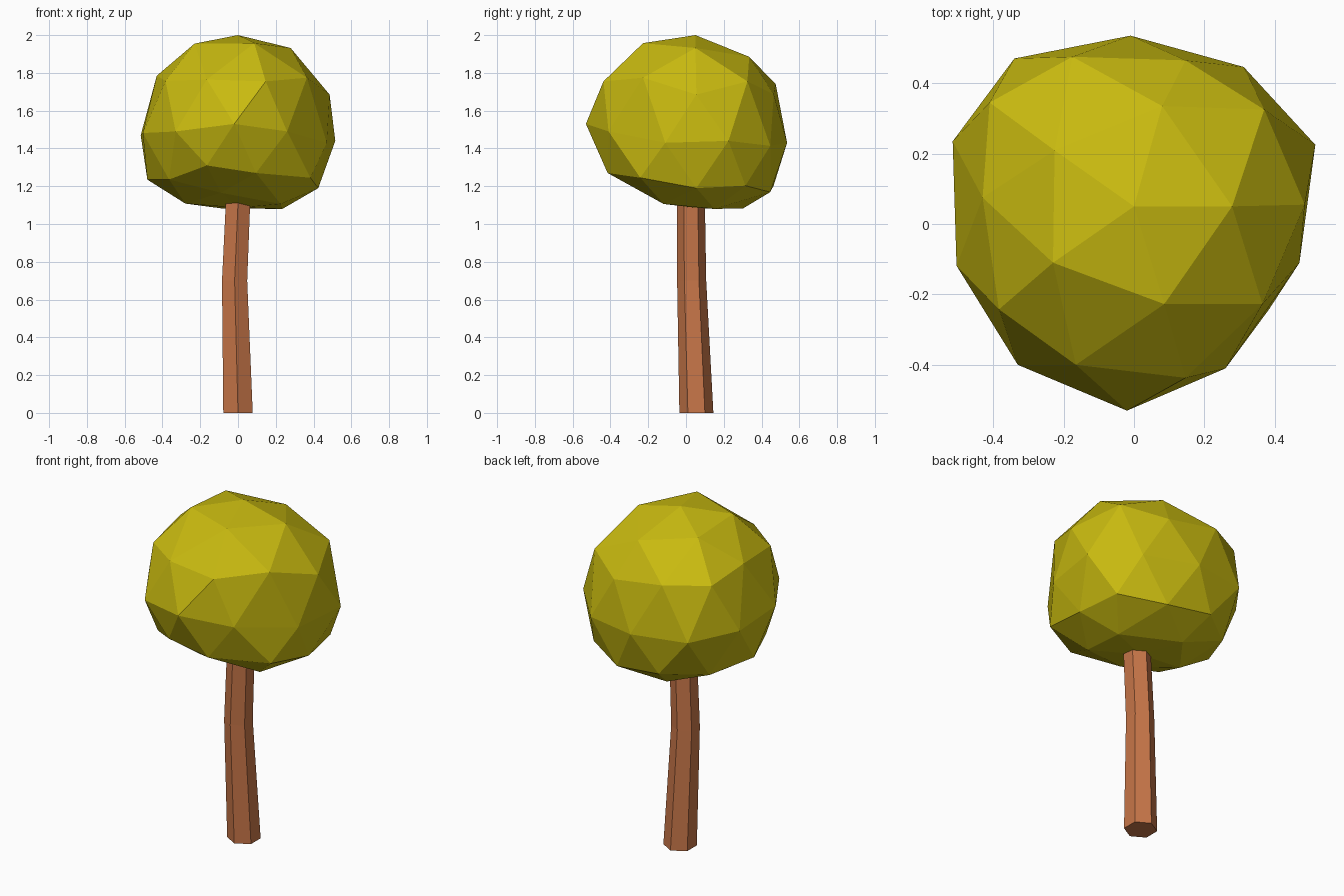
import bpy, bmesh, math
from mathutils import Vector

if "Cube" in bpy.data.objects:
    bpy.data.objects.remove(bpy.data.objects["Cube"])


def material(name, rgb):
    m = bpy.data.materials.new(name)
    m.diffuse_color = (*rgb, 1)
    m.use_nodes = True
    m.node_tree.nodes["Principled BSDF"].inputs["Base Color"].default_value = m.diffuse_color
    return m


def add_object(name, bm, mat):
    bmesh.ops.recalc_face_normals(bm, faces=bm.faces)
    me = bpy.data.meshes.new(name)
    bm.to_mesh(me)
    bm.free()
    me.materials.append(mat)
    ob = bpy.data.objects.new(name, me)
    bpy.context.collection.objects.link(ob)
    return ob


def lerp_table(table, t):
    for (a, va), (b, vb) in zip(table, table[1:]):
        if t <= b:
            return va + (vb - va) * (t - a) / (b - a)
    return table[-1][1]


# Trunk: slightly bent, tapering hexagonal prism
TRUNK = [(0, .055, 0, .09), (-.018, .030, .70, .077), (.003, .025, 1.18, .074)]
bm = bmesh.new()
rings = []
for cx, cy, z, r in TRUNK:
    angles = [math.radians(30 + 60 * i) for i in range(6)]
    rings.append([bm.verts.new((cx + r * math.cos(a), cy + r * math.sin(a), z)) for a in angles])
for lo, hi in zip(rings, rings[1:]):
    for i in range(6):
        j = (i + 1) % 6
        bm.faces.new((lo[i], lo[j], hi[j], hi[i]))
bm.faces.new(rings[0][::-1])
bm.faces.new(rings[-1])
add_object("trunk", bm, material("bark brown", (.57, .18, .065)))

# Crown: icosphere with a flattened underside, leaning towards the back
HEIGHT = [(-1.01, 1.085), (-.851, 1.10), (-.526, 1.205), (-.447, 1.235), (0, 1.455),
          (.447, 1.725), (.526, 1.765), (.851, 1.94), (1, 2.0)]
# Hand-pulled corners: (ring height, ring angle) -> position
PULLS = {
    (.851, 72): (.08, .335, 1.885), (.851, 216): (-.23, -.11, 1.955),
    (.447, 0): (.485, .055, 1.685), (.526, 36): (.37, .325, 1.755),
    (.526, 108): (-.175, .475, 1.74), (.447, 144): (-.41, .345, 1.75),
    (.526, 180): (-.43, .075, 1.785), (.526, 252): (-.165, -.40, 1.765),
    (0, 18): (.515, .225, 1.44), (0, 90): (-.01, .535, 1.43),
    (0, 126): (-.34, .47, 1.44), (0, 162): (-.515, .235, 1.47),
    (0, 234): (-.33, -.40, 1.49), (0, 270): (-.02, -.53, 1.53),
    (0, 306): (.26, -.41, 1.49), (0, 342): (.47, -.11, 1.43),
    (-.526, 0): (.425, .055, 1.19), (-.447, 180): (-.48, .05, 1.235),
    (-.447, 252): (-.165, -.41, 1.31), (-.526, 288): (.095, -.415, 1.27),
    (-.851, 36): (.235, .15, 1.08), (-.851, 252): (-.09, -.22, 1.165),
}
bm = bmesh.new()
bmesh.ops.create_icosphere(bm, subdivisions=2, radius=1)
units = {v: v.co.normalized() for v in bm.verts}
for v, u in units.items():
    v.co = (.53 * u.x, .53 * u.y + .05 * (1 - u.y ** 2),
            lerp_table(HEIGHT, u.z) - .04 * u.y - .015 * u.x)
for (h, deg), pos in PULLS.items():
    r, a = math.sqrt(1 - h * h), math.radians(deg)
    d = Vector((r * math.cos(a), r * math.sin(a), h))
    min(units, key=lambda v: (units[v] - d).length).co = pos
add_object("crown", bm, material("leaf olive", (.58, .49, .005)))
